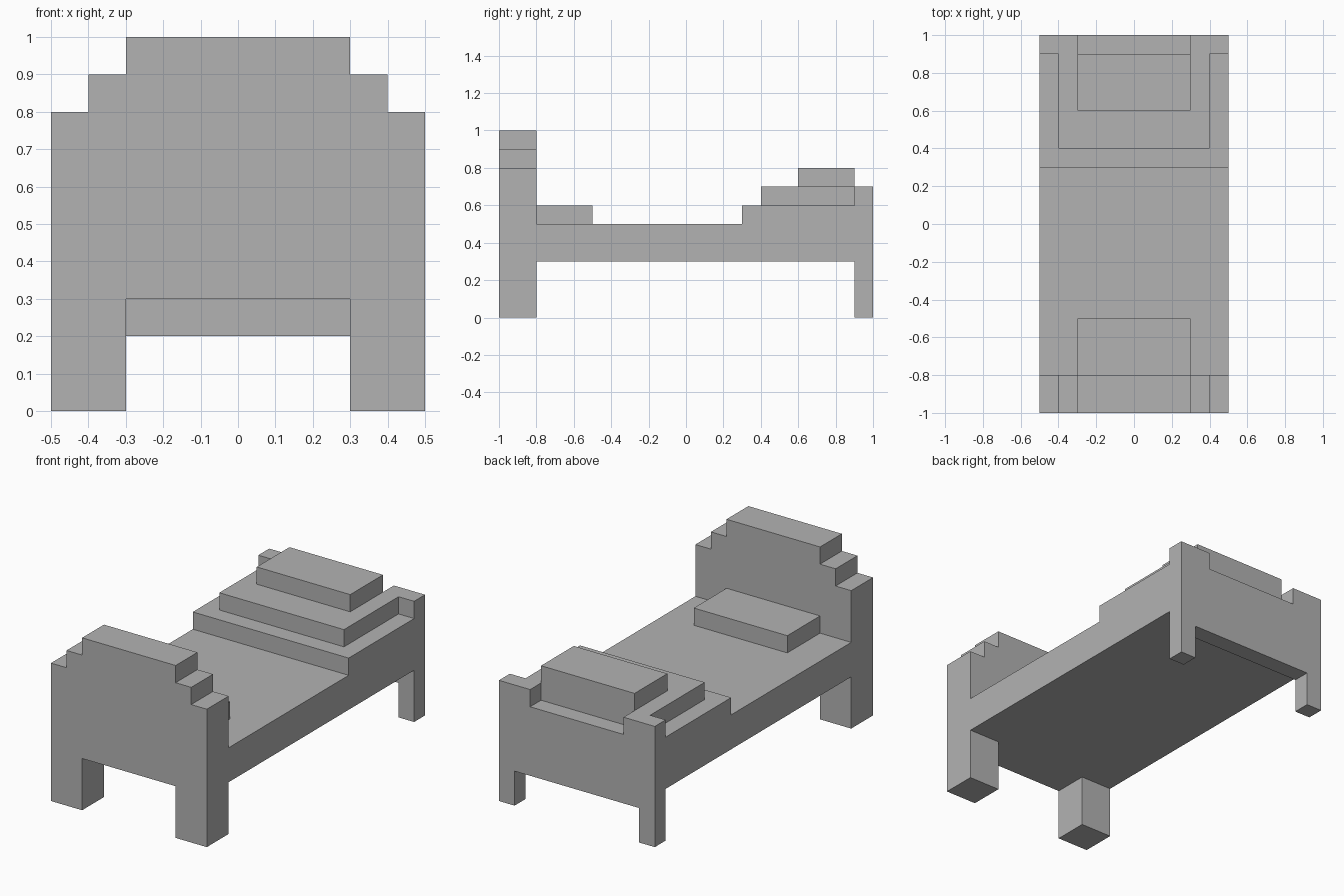
import bpy
import bmesh
from mathutils import Vector

cube = bpy.data.objects.get("Cube")
if cube:
    bpy.data.objects.remove(cube, do_unlink=True)

# Single plain colour
grey = bpy.data.materials.new("plain_grey")
grey.use_nodes = True
colour = (0.45, 0.45, 0.45, 1)
grey.diffuse_color = colour
grey.node_tree.nodes["Principled BSDF"].inputs["Base Color"].default_value = colour


def extrude(name, points, depth):
    """Make a solid from a flat outline pushed along a depth vector."""
    bm = bmesh.new()
    face = bm.faces.new([bm.verts.new(p) for p in points])
    result = bmesh.ops.extrude_face_region(bm, geom=[face], use_keep_orig=True)
    moved = [v for v in result["geom"] if isinstance(v, bmesh.types.BMVert)]
    bmesh.ops.translate(bm, verts=moved, vec=Vector(depth))
    bmesh.ops.recalc_face_normals(bm, faces=bm.faces)
    mesh = bpy.data.meshes.new(name)
    bm.to_mesh(mesh)
    bm.free()
    mesh.materials.append(grey)
    obj = bpy.data.objects.new(name, mesh)
    bpy.context.collection.objects.link(obj)
    return obj


def board(name, half, y0, y1):
    """Mirror a half outline in x and z, then extrude it along y."""
    outline = half + [(-x, z) for x, z in reversed(half)]
    return extrude(name, [(x, y0, z) for x, z in outline], (0, y1 - y0, 0))


def block(name, half_x, y0, y1, z0, z1):
    return board(name, [(half_x, z0), (half_x, z1)], y0, y1)


# Tall stepped end board with its two wide legs
board("tall_end_board",
      [(0.3, 0.3), (0.3, 0), (0.5, 0), (0.5, 0.8), (0.4, 0.8),
       (0.4, 0.9), (0.3, 0.9), (0.3, 1)], -1, -0.8)

# Low end board with thin legs and raised corners
board("low_end_board",
      [(0.4, 0.2), (0.4, 0), (0.5, 0), (0.5, 0.7), (0.3, 0.7), (0.3, 0.6)],
      0.9, 1)

# Mattress with the raised step at the low end
side = [(-0.8, 0.3), (0.9, 0.3), (0.9, 0.6), (0.3, 0.6), (0.3, 0.5), (-0.8, 0.5)]
extrude("mattress", [(-0.5, y, z) for y, z in side], (1, 0, 0))

# Stacked bedding and pillows
block("folded_blanket", 0.4, 0.4, 0.9, 0.6, 0.7)
block("upper_cushion", 0.3, 0.6, 0.9, 0.7, 0.8)
block("pillow", 0.3, -0.8, -0.5, 0.5, 0.6)
